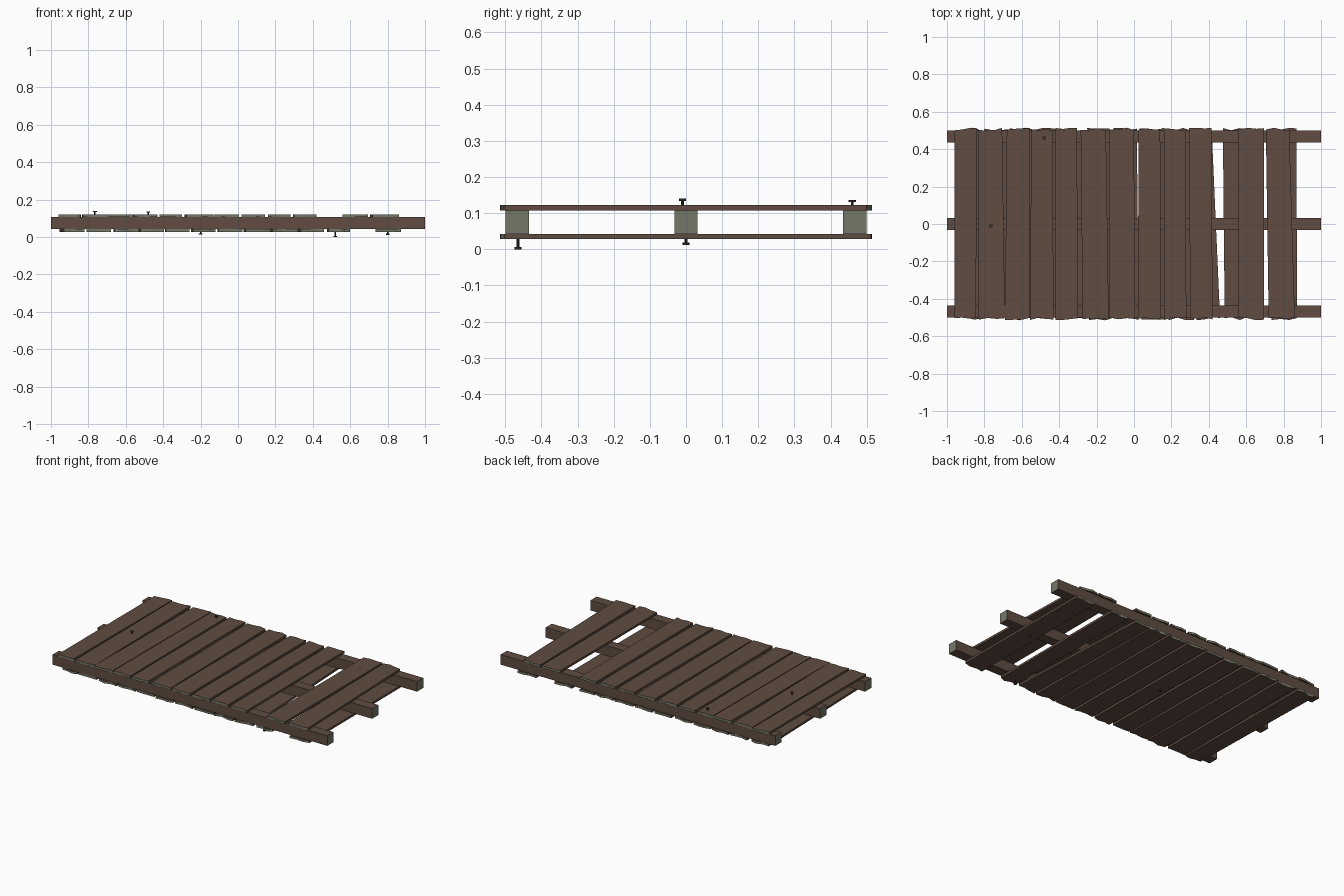
import bpy, bmesh, math, random

if "Cube" in bpy.data.objects:
    bpy.data.objects.remove(bpy.data.objects["Cube"])
random.seed(4)


def material(name, rgb):
    m = bpy.data.materials.new(name)
    m.diffuse_color = (*rgb, 1)
    m.use_nodes = True
    m.node_tree.nodes["Principled BSDF"].inputs["Base Color"].default_value = m.diffuse_color
    return m


BROWN = material("brown_wood", (0.115, 0.072, 0.053))
CUT = material("grey_green_cut_wood", (0.18, 0.185, 0.14))
IRON = material("dark_iron", (0.045, 0.035, 0.033))


def finish(bm, name, mats, cut_axis=None):
    """Turn the bmesh into an object; faces along cut_axis get the cut-wood colour."""
    bmesh.ops.recalc_face_normals(bm, faces=bm.faces)
    bm.normal_update()
    if cut_axis is not None:
        for f in bm.faces:
            if abs(f.normal[cut_axis]) > 0.6:
                f.material_index = 1
    me = bpy.data.meshes.new(name)
    bm.to_mesh(me)
    bm.free()
    for m in mats:
        me.materials.append(m)
    ob = bpy.data.objects.new(name, me)
    bpy.context.collection.objects.link(ob)
    return ob


def prism(name, outline, z0, z1, cut_axis):
    bm = bmesh.new()
    face = bm.faces.new([bm.verts.new((x, y, z0)) for x, y in outline])
    up = bmesh.ops.extrude_face_region(bm, geom=[face])
    for v in up["geom"]:
        if isinstance(v, bmesh.types.BMVert):
            v.co.z = z1
    finish(bm, name, [BROWN, CUT], cut_axis)


def plank(name, front, back, z0, z1):
    """Board across the beams with roughly sawn ends; front/back are x ranges."""
    def end(x0, x1, side):
        return [(x0 + (x1 - x0) * t, side * random.uniform(0.499, 0.515))
                for t in (0, 0.35, 0.7, 1)]
    prism(name, end(*front, -1) + end(*back, 1)[::-1], z0, z1, 1)


def nail(name, x, y, z_in, z_out):
    """Shaft sticking out of a board with a flat head at z_out."""
    s = 1 if z_out > z_in else -1
    bm = bmesh.new()
    for r, a, b in ((0.004, z_in, z_out), (0.010, z_out - s * 0.006, z_out)):
        made = bmesh.ops.create_cone(bm, cap_ends=True, segments=8, radius1=r,
                                     radius2=r, depth=abs(b - a))
        bmesh.ops.translate(bm, verts=made["verts"], vec=(x, y, (a + b) / 2))
    finish(bm, name, [IRON])


# three long beams
for label, y in (("front", -0.467), ("middle", 0), ("back", 0.467)):
    w = 0.0325
    prism(label + "_beam", [(-1, y - w), (1, y - w), (1, y + w), (-1, y + w)],
          0.042, 0.108, 0)

# top boards: (x range at the front end, x range at the back end)
top = [((-.96, -.845), (-.96, -.84)), ((-.83, -.69), (-.835, -.705)),
       ((-.69, -.56), (-.68, -.555)), ((-.555, -.43), (-.55, -.435)),
       ((-.42, -.30), (-.42, -.305)), ((-.275, -.135), (-.285, -.15)),
       ((-.13, .005), (-.13, .0)), ((.02, .145), (.025, .14)),
       ((.16, .28), (.16, .275)), ((.30, .42), (.295, .415)),
       ((.56, .695), (.56, .695)), ((.72, .86), (.705, .83))]
for i, (f, b) in enumerate(top):
    plank(f"top_board_{i + 1}", f, b, 0.108, 0.122)

# bottom boards, with one missing near the right end
bottom = [((-.93, -.82), (-.955, -.83)), ((-.81, -.68), (-.80, -.68)),
          ((-.66, -.53), (-.665, -.545)), ((-.52, -.395), (-.53, -.41)),
          ((-.385, -.26), (-.39, -.27)), ((-.24, -.12), (-.25, -.13)),
          ((-.105, .025), (-.11, .015)), ((.04, .175), (.03, .16)),
          ((.185, .32), (.175, .30)), ((.335, .46), (.31, .415)),
          ((.485, .60), (.475, .60)), ((.735, .872), (.735, .868))]
for i, (f, b) in enumerate(bottom):
    plank(f"bottom_board_{i + 1}", f, b, 0.028, 0.042)

# loose nails on both sides
for i, (x, y, a, b) in enumerate([(-.765, -.01, .11, .14), (-.48, .46, .11, .137),
                                  (-.20, 0, .04, .013), (.52, -.465, .04, 0),
                                  (.80, 0, .04, .012)]):
    nail(f"nail_{i + 1}", x, y, a, b)
